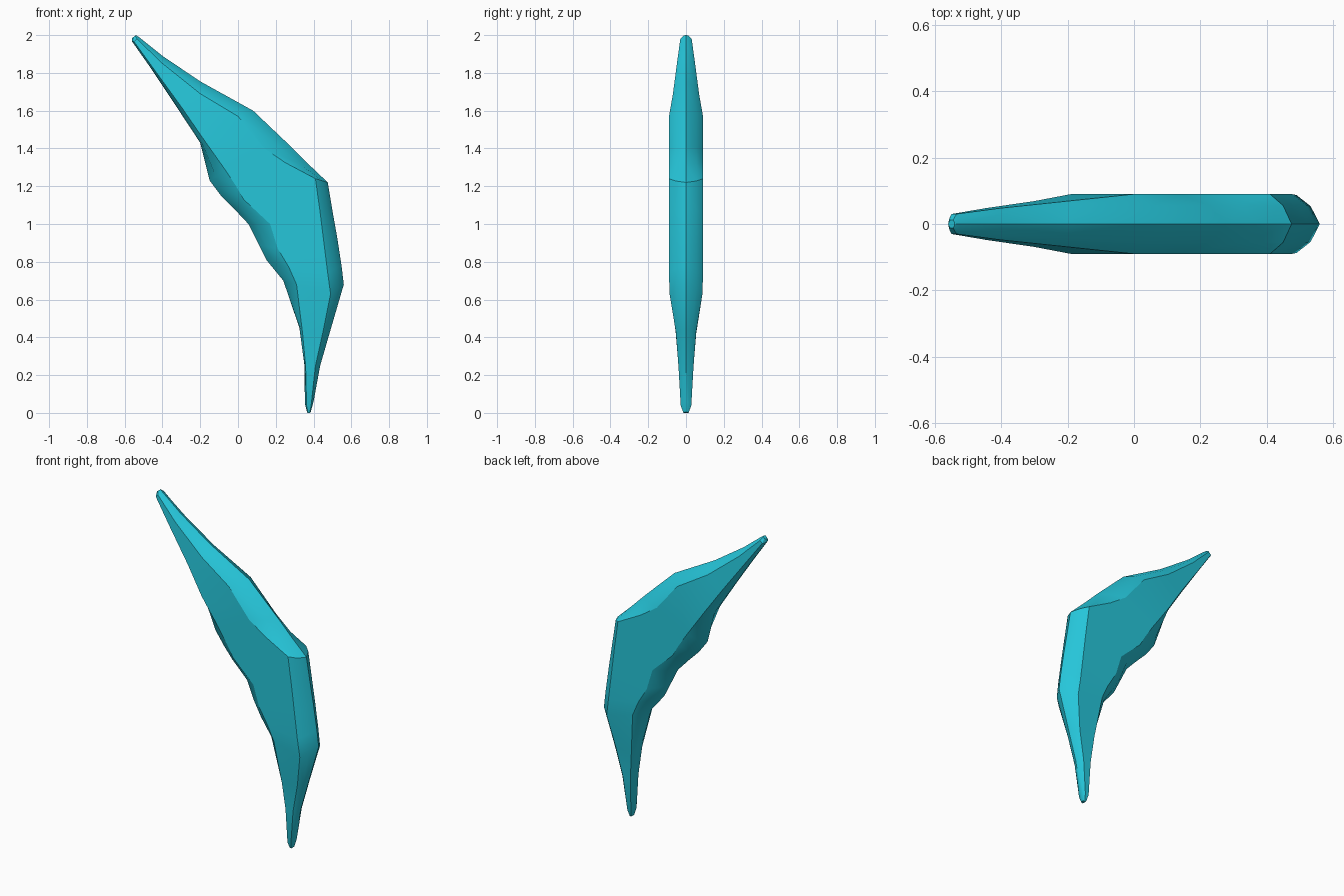
import bpy, bmesh, math
from mathutils import Vector

if "Cube" in bpy.data.objects:
    bpy.data.objects.remove(bpy.data.objects["Cube"])

# Profiles (x, z) from the bottom tip to the top tip, one point per cross-section
outer_edge = [(.385, .005), (.40, .06), (.435, .25), (.49, .44), (.56, .68), (.548, .78),
              (.525, .93), (.50, 1.07), (.475, 1.22), (.375, 1.315), (.28, 1.41), (.08, 1.60),
              (-.20, 1.755), (-.40, 1.89), (-.525, 1.99), (-.54, 2.0)]
outer_ridge = [(.38, 0), (.387, .04), (.41, .25), (.45, .43), (.49, .63), (.475, .74),
               (.455, .90), (.435, 1.06), (.41, 1.24), (.25, 1.325), (.14, 1.40), (0, 1.57),
               (-.20, 1.69), (-.40, 1.85), (-.535, 1.98), (-.545, 1.997)]
inner_ridge = [(.37, 0), (.363, .04), (.358, .25), (.342, .42), (.31, .68), (.27, .77),
               (.21, .87), (.17, 1.0), (.03, 1.13), (-.01, 1.20), (-.07, 1.29), (-.19, 1.46),
               (-.30, 1.62), (-.445, 1.82), (-.55, 1.965), (-.553, 1.99)]
inner_edge = [(.365, .005), (.354, .05), (.352, .25), (.325, .45), (.24, .70), (.15, .81),
              (.11, .89), (.055, 1.0), (-.02, 1.08), (-.09, 1.15), (-.15, 1.23), (-.20, 1.43),
              (-.345, 1.65), (-.465, 1.83), (-.56, 1.965), (-.56, 1.985)]
half_thick = [.014, .028, .04, .054, .087] + [.09] * 7 + [.069, .048, .03, .012]


def point(p, y):
    return Vector((p[0], y, p[1]))


def ring(o, orr, irr, i, t):
    """Cross-section: sharp edge, slightly bulged bevels, flat cheeks."""
    def bulge(edge, ridge, y):
        v = point(edge, 0).lerp(point(ridge, 0), .4)
        v.y = .62 * y
        return v
    front = [bulge(o, orr, -t), point(orr, -t), point(irr, -t), bulge(i, irr, -t)]
    back = [Vector((v.x, -v.y, v.z)) for v in reversed(front)]
    return [point(o, 0)] + front + [point(i, 0)] + back


# Blade body lofted through the cross-sections
bm = bmesh.new()
rings = [[bm.verts.new(v) for v in ring(*s)]
         for s in zip(outer_edge, outer_ridge, inner_ridge, inner_edge, half_thick)]
for a, b in zip(rings, rings[1:]):
    n = len(a)
    for k in range(n):
        m = (k + 1) % n
        bm.faces.new((a[k], a[m], b[m], b[k]))
bm.faces.new(rings[0])
bm.faces.new(rings[-1])
bmesh.ops.recalc_face_normals(bm, faces=bm.faces)
mesh = bpy.data.meshes.new("curved_blade")
bm.to_mesh(mesh)
bm.free()

blade = bpy.data.objects.new("curved_blade", mesh)
bpy.context.collection.objects.link(blade)

cyan = bpy.data.materials.new("cyan")
cyan.diffuse_color = (0.019, 0.565, 0.701, 1)
cyan.use_nodes = True
cyan.node_tree.nodes["Principled BSDF"].inputs["Base Color"].default_value = cyan.diffuse_color
mesh.materials.append(cyan)

bpy.context.view_layer.objects.active = blade
blade.select_set(True)
bpy.ops.object.shade_smooth_by_angle(angle=math.radians(25))
